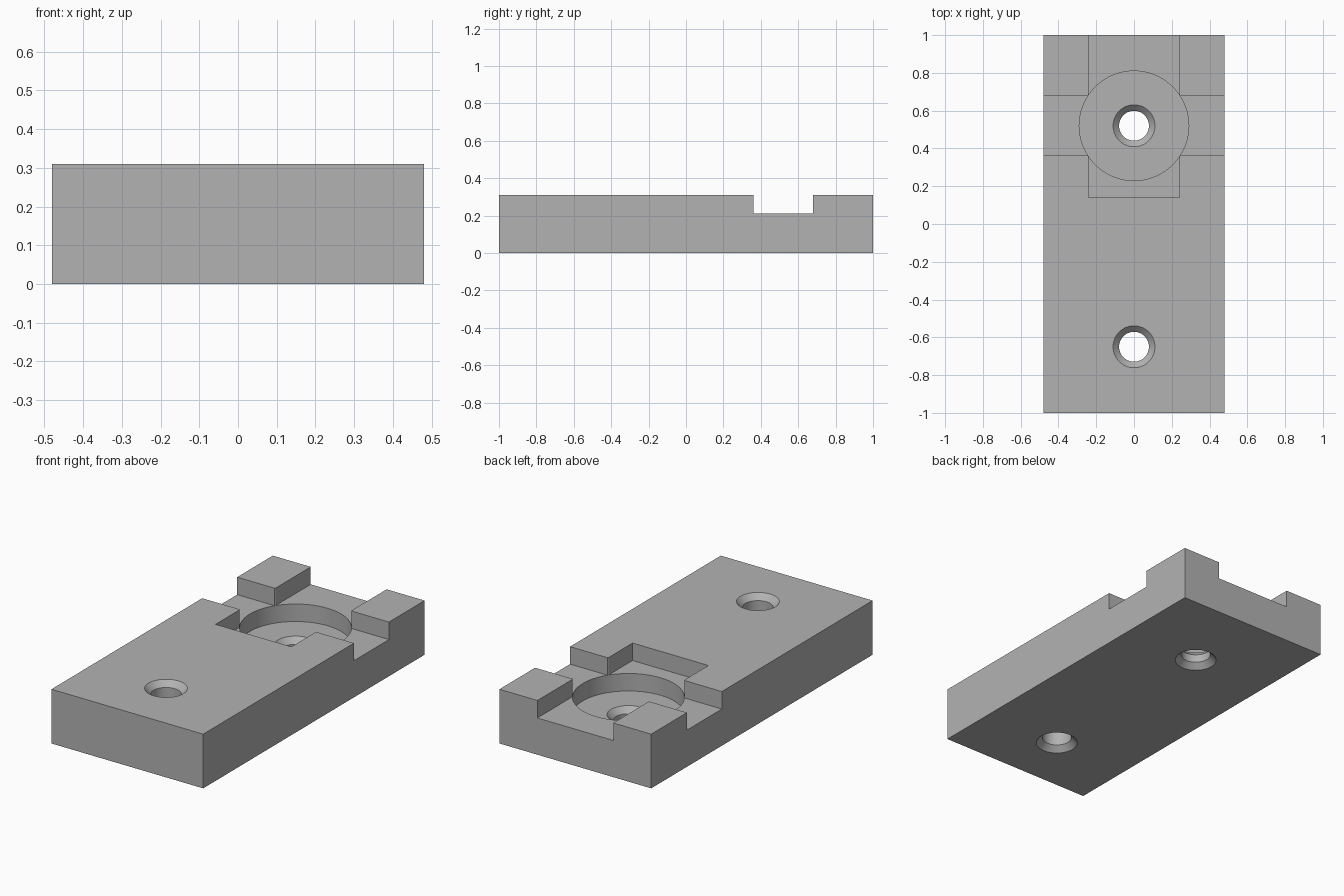
import bpy
import bmesh
import math
from mathutils import Matrix, Vector

old = bpy.data.objects.get("Cube")
if old:
    bpy.data.objects.remove(old, do_unlink=True)

# Overall block and recess dimensions
HALF_W, HALF_L, HEIGHT = 0.48, 1.0, 0.31
CHANNEL_Z, POCKET_Z = 0.21, 0.11
POCKET_Y, FRONT_Y = 0.52, -0.65
HOLE_R, CHAMFER = 0.079, 0.032
OVER = 0.1

grey = bpy.data.materials.new("grey")
grey.use_nodes = True
colour = (0.45, 0.45, 0.45, 1)
grey.diffuse_color = colour
grey.node_tree.nodes["Principled BSDF"].inputs["Base Color"].default_value = colour


def finish(name, bm):
    bmesh.ops.recalc_face_normals(bm, faces=bm.faces)
    mesh = bpy.data.meshes.new(name)
    bm.to_mesh(mesh)
    bm.free()
    mesh.materials.append(grey)
    obj = bpy.data.objects.new(name, mesh)
    bpy.context.collection.objects.link(obj)
    return obj


def box(name, low, high):
    low, high = Vector(low), Vector(high)
    bm = bmesh.new()
    place = Matrix.Translation((low + high) / 2) @ Matrix.Diagonal((*(high - low), 1))
    bmesh.ops.create_cube(bm, size=1, matrix=place)
    return finish(name, bm)


def turned(name, y, profile, segments=72):
    """Closed solid of revolution from (radius, height) pairs."""
    bm = bmesh.new()
    rings = []
    for r, z in profile:
        angles = [math.tau * i / segments for i in range(segments)]
        rings.append([bm.verts.new((r * math.cos(a), y + r * math.sin(a), z)) for a in angles])
    for a, b in zip(rings, rings[1:]):
        for i in range(segments):
            j = (i + 1) % segments
            bm.faces.new((a[i], a[j], b[j], b[i]))
    bm.faces.new(rings[0])
    bm.faces.new(rings[-1])
    return finish(name, bm)


def hole(name, y, top):
    """Through hole chamfered at both mouths."""
    wide = HOLE_R + CHAMFER
    return turned(name, y, [
        (wide + OVER, -OVER), (wide, 0), (HOLE_R, CHAMFER),
        (HOLE_R, top - CHAMFER), (wide, top), (wide + OVER, top + OVER)])


block = box("mounting_block", (-HALF_W, -HALF_L, 0), (HALF_W, HALF_L, HEIGHT))

# Crossing channels, round pocket and two screw holes
cutters = [
    box("long_channel", (-0.24, 0.14, CHANNEL_Z), (0.24, HALF_L + OVER, HEIGHT + OVER)),
    box("cross_channel", (-HALF_W - OVER, 0.362, CHANNEL_Z), (HALF_W + OVER, 0.678, HEIGHT + OVER)),
    turned("round_pocket", POCKET_Y, [(0.29, POCKET_Z), (0.29, HEIGHT + OVER)]),
    hole("pocket_hole", POCKET_Y, POCKET_Z),
    hole("front_hole", FRONT_Y, HEIGHT),
]

bpy.ops.object.select_all(action="DESELECT")
block.select_set(True)
bpy.context.view_layer.objects.active = block
for cutter in cutters:
    cutter.hide_render = True
    cut = block.modifiers.new(cutter.name, "BOOLEAN")
    cut.operation = "DIFFERENCE"
    cut.solver = "EXACT"
    cut.object = cutter
    bpy.ops.object.modifier_apply(modifier=cut.name)
    bpy.data.objects.remove(cutter, do_unlink=True)

bpy.ops.object.shade_smooth_by_angle(angle=math.radians(30))
